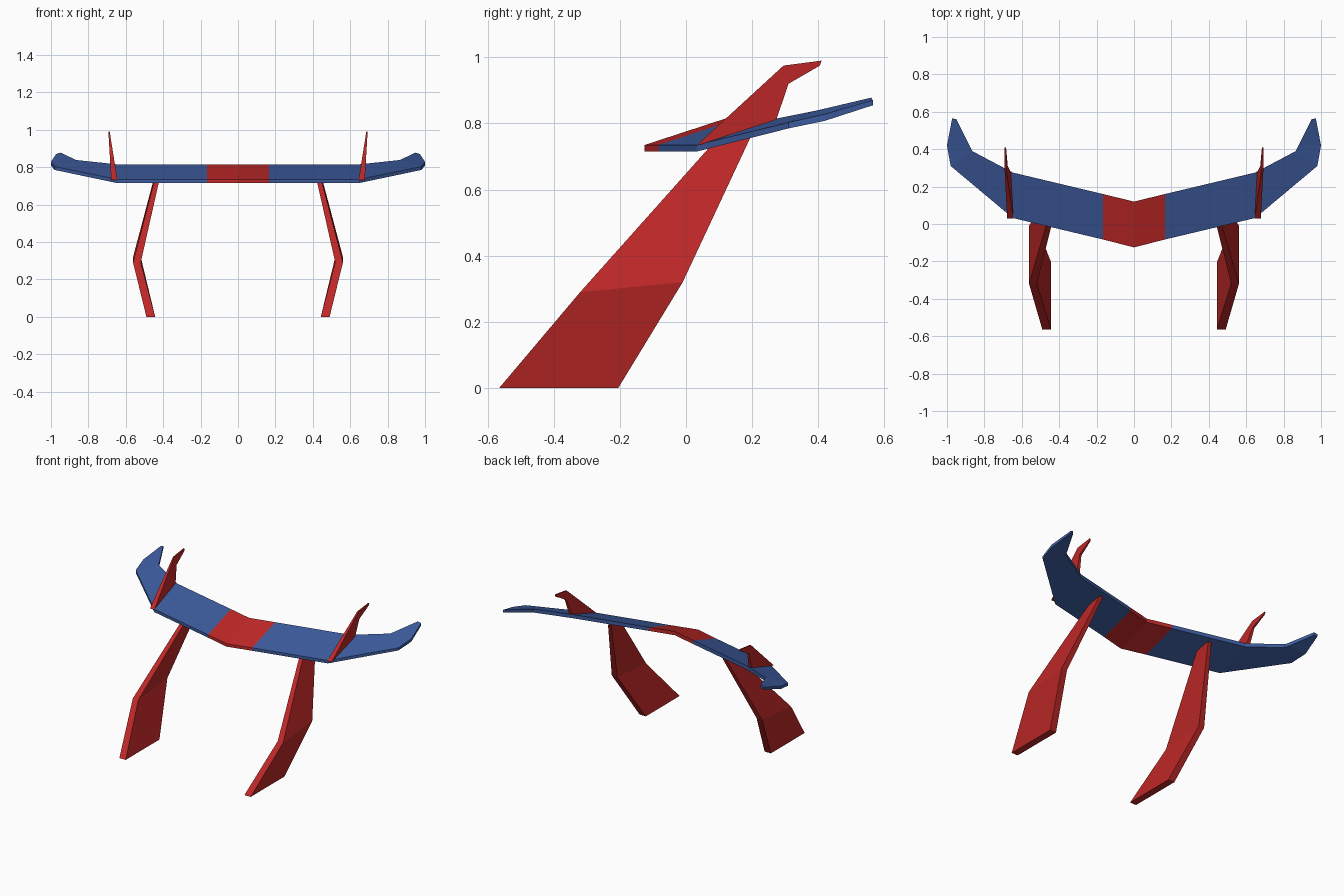
import bpy, bmesh

if "Cube" in bpy.data.objects:
    bpy.data.objects.remove(bpy.data.objects["Cube"])


def material(name, rgb):
    m = bpy.data.materials.new(name)
    m.diffuse_color = (*rgb, 1)
    m.use_nodes = True
    m.node_tree.nodes["Principled BSDF"].inputs["Base Color"].default_value = m.diffuse_color
    return m


RED = material("red", (0.52, 0.021, 0.021))
BLUE = material("blue", (0.046, 0.105, 0.34))


def loft(name, rings, mats, colour_rule=None):
    """Join equal-length rings of points into a closed flat-shaded solid."""
    bm = bmesh.new()
    loops = [[bm.verts.new(p) for p in ring] for ring in rings]
    n = len(loops[0])
    for a, b in zip(loops, loops[1:]):
        for i in range(n):
            j = (i + 1) % n
            bm.faces.new((a[i], a[j], b[j], b[i]))
    bm.faces.new(loops[0])
    bm.faces.new(loops[-1])
    bmesh.ops.recalc_face_normals(bm, faces=bm.faces)
    if colour_rule:
        for f in bm.faces:
            f.material_index = colour_rule(f.calc_center_median())
    me = bpy.data.meshes.new(name)
    bm.to_mesh(me)
    bm.free()
    for m in mats:
        me.materials.append(m)
    ob = bpy.data.objects.new(name, me)
    bpy.context.collection.objects.link(ob)
    return ob


# wing: front edge (x, y, z low, z high) and rear edge for each station
STATIONS = [
    ((0, -.125, .715, .735), (0, .12, .79, .815)),
    ((.165, -.083, .715, .735), (.165, .16, .79, .815)),
    ((.648, .032, .715, .735), (.648, .275, .79, .815)),
    ((.98, .31, .785, .803), (.865, .39, .815, .838)),
    ((1.0, .42, .808, .828), (.88, .42, .822, .845)),
    ((.972, .565, .855, .870), (.95, .56, .858, .878)),
]


def section(st, s):
    (fx, fy, fl, fh), (rx, ry, rl, rh) = st
    return [(s * fx, fy, fl), (s * fx, fy, fh), (s * rx, ry, rh), (s * rx, ry, rl)]


rings = [section(st, -1) for st in reversed(STATIONS[1:])]
rings += [section(st, 1) for st in STATIONS]
loft("wing", rings, [BLUE, RED], lambda c: 1 if abs(c.x) < .165 else 0)

# legs: (z front, z rear, y front, y rear, inner x, outer x) from foot to top
LEG = [
    (0, 0, -.565, -.205, .443, .49),
    (.29, .32, -.32, -.01, .52, .561),
    (.755, .775, .095, .203, .415, .44),
]
# fins: side profile (y, z), leaning outward and thinning with height
FIN = [(.03, .732), (.295, .975), (.41, .99), (.405, .975), (.31, .92), (.272, .808)]


def fin_side(s, x0, x1):
    return [(s * (x0 + (x1 - x0) * (z - .732) / .258), y, z) for y, z in FIN]


for s, side in ((-1, "left"), (1, "right")):
    loft(side + "_leg", [[(s * xi, yf, zf), (s * xo, yf, zf), (s * xo, yr, zr), (s * xi, yr, zr)]
                         for zf, zr, yf, yr, xi, xo in LEG], [RED])
    loft(side + "_fin", [fin_side(s, .645, .686), fin_side(s, .678, .693)], [RED])
